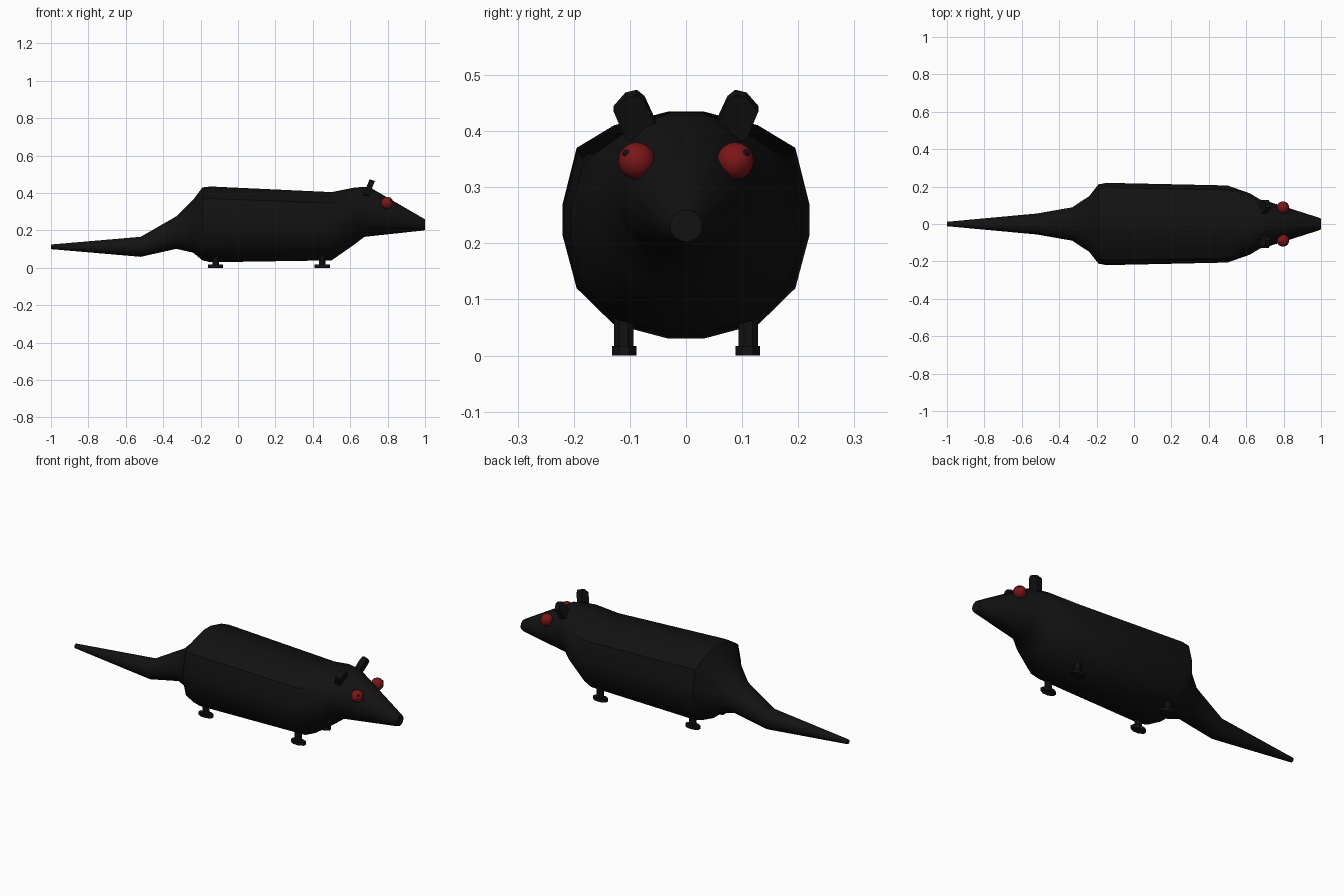
import bpy, bmesh, math
from mathutils import Vector

if "Cube" in bpy.data.objects:
    bpy.data.objects.remove(bpy.data.objects["Cube"])


def material(name, rgb):
    m = bpy.data.materials.new(name)
    m.diffuse_color = (*rgb, 1)
    m.use_nodes = True
    m.node_tree.nodes["Principled BSDF"].inputs["Base Color"].default_value = m.diffuse_color
    return m


BLACK = material("black fur", (0.006, 0.006, 0.006))
RED = material("red eye", (0.2, 0.008, 0.009))


def finish(name, bm, mat, smooth=None):
    bmesh.ops.recalc_face_normals(bm, faces=bm.faces)
    me = bpy.data.meshes.new(name)
    bm.to_mesh(me)
    bm.free()
    me.materials.append(mat)
    ob = bpy.data.objects.new(name, me)
    bpy.context.collection.objects.link(ob)
    if smooth:
        bpy.ops.object.select_all(action='DESELECT')
        ob.select_set(True)
        bpy.context.view_layer.objects.active = ob
        bpy.ops.object.shade_smooth_by_angle(angle=math.radians(smooth))
    return ob


def loft(bm, rings):
    loops = [[bm.verts.new(p) for p in r] for r in rings]
    n = len(loops[0])
    for a, b in zip(loops, loops[1:]):
        for i in range(n):
            j = (i + 1) % n
            bm.faces.new((a[i], a[j], b[j], b[i]))
    bm.faces.new(loops[0])
    bm.faces.new(loops[-1])


# Half cross-sections, bottom to top: round (tail, snout) and boxy (trunk)
ROUND = [(math.sin(a), -math.cos(a)) for a in
         (math.radians(11.25 + 22.5 * i) for i in range(8))]
BOXY = [(.14, -1), (.59, -.87), (.886, -.555), (1, -.09),
        (1, .185), (.886, .68), (.58, .88), (.14, 1)]


def section(x, z0, z1, w, boxy):
    c, h = (z0 + z1) / 2, (z1 - z0) / 2
    half = [(r[0] * (1 - boxy) + b[0] * boxy, r[1] * (1 - boxy) + b[1] * boxy)
            for r, b in zip(ROUND, BOXY)]
    full = half + [(-y, z) for y, z in reversed(half)]
    return [(x, y * w, c + z * h) for y, z in full]


# Body, head and tail: x, bottom z, top z, half width, boxiness
STATIONS = [
    (-1.0, .10, .125, .012, 0),
    (-.52, .058, .167, .057, 0),
    (-.33, .10, .277, .091, 0),
    (-.24, .08, .365, .15, .5),
    (-.19, .04, .43, .212, 1),
    (-.145, .03, .435, .22, 1),
    (.50, .04, .405, .206, 1),
    (.62, .122, .43, .165, .6),
    (.675, .163, .436, .133, 0),
    (.71, .167, .43, .125, 0),
    (.99, .199, .266, .034, 0),
    (1.0, .203, .26, .029, 0),
]
bm = bmesh.new()
loft(bm, [section(*s) for s in STATIONS])
finish("body", bm, BLACK, 35)


def prism(name, x, y, z0, z1, rx, ry, sides=8):
    ring = [(math.cos(a) * rx, math.sin(a) * ry) for a in
            (2 * math.pi * (i + .5) / sides for i in range(sides))]
    bm = bmesh.new()
    loft(bm, [[(x + px, y + py, z) for px, py in ring] for z in (z0, z1)])
    finish(name, bm, BLACK)


def ball(name, centre, r, mat, seg):
    bm = bmesh.new()
    bmesh.ops.create_uvsphere(bm, u_segments=seg, v_segments=seg // 2, radius=r)
    bmesh.ops.translate(bm, verts=bm.verts, vec=centre)
    finish(name, bm, mat, 60)


EAR = [(.06, .385), (.077, .41), (.055, .417), (.074, .458), (.088, .469),
       (.108, .464), (.129, .44), (.108, .405)]

for s, side in ((-1, "right"), (1, "left")):
    # Legs and flat feet
    for x, end in ((-.12, "back"), (.45, "front")):
        prism(f"{end}_{side}_leg", x, s * .111, .01, .12, .019, .019)
        prism(f"{end}_{side}_foot", x, s * .11, 0, .017, .044, .024)

    # Ears lean forwards
    bm = bmesh.new()
    outline = [(.077, .38), (.055, .417), (.074, .458), (.088, .469),
               (.108, .464), (.129, .44), (.108, .39)]
    loft(bm, [[(.702 + dx + (z - .43) * .4, s * y, z - dx * .35)
               for y, z in outline] for dx in (-.014, .014)])
    finish(f"{side}_ear", bm, BLACK)

    # Eyes with small dark pupils
    eye = Vector((.797, s * .088, .347))
    ball(f"{side}_eye", eye, .033, RED, 20)
    look = Vector((.64, s * .61, .45)).normalized()
    ball(f"{side}_pupil", eye + look * .029, .0075, BLACK, 10)
